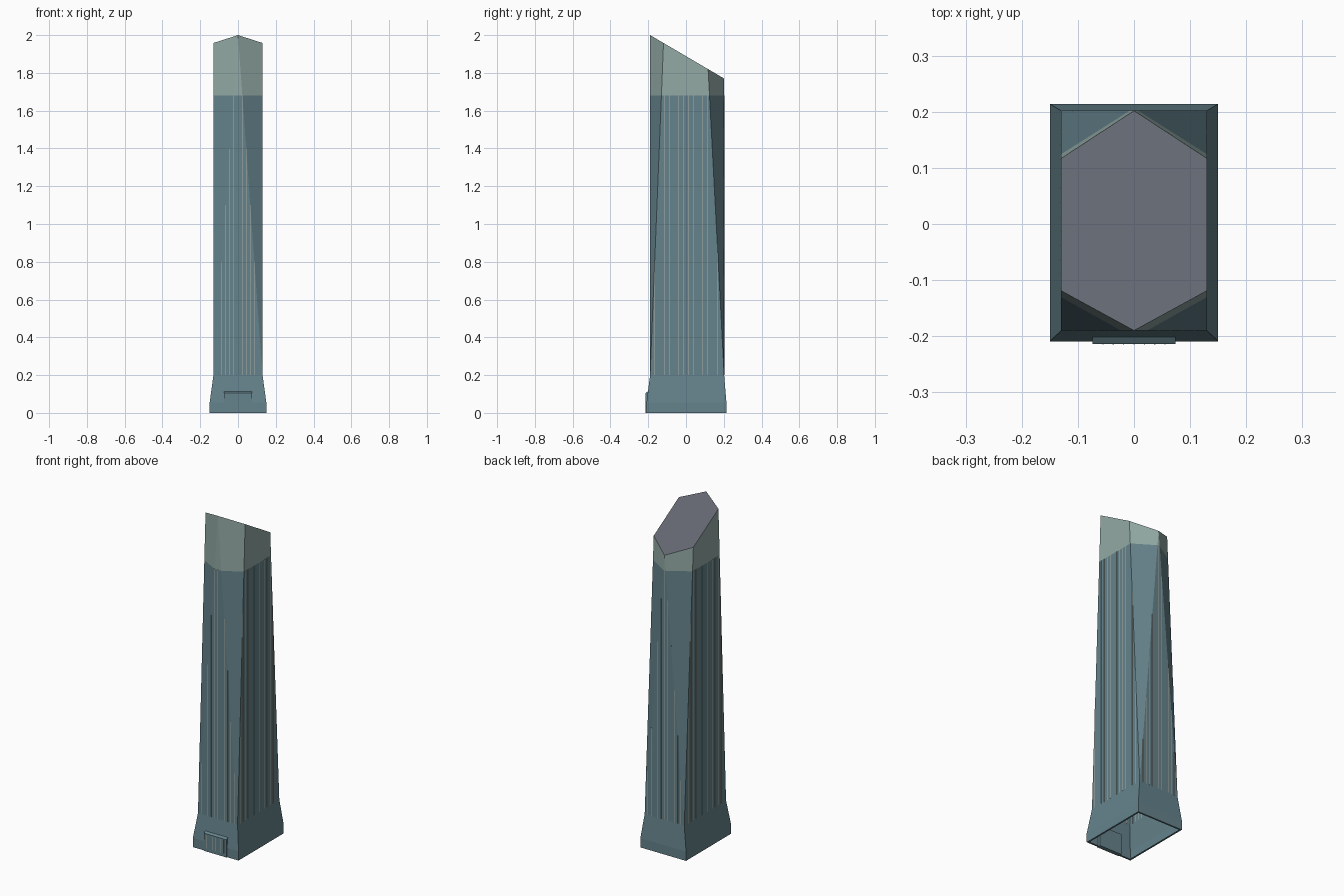
import bpy
import bmesh
from mathutils import Vector

cube = bpy.data.objects.get("Cube")
if cube:
    bpy.data.objects.remove(cube, do_unlink=True)


def material(name, rgb):
    m = bpy.data.materials.new(name)
    m.use_nodes = True
    m.diffuse_color = (*rgb, 1)
    m.node_tree.nodes["Principled BSDF"].inputs["Base Color"].default_value = (*rgb, 1)
    return m


glass = material("blue_grey_glass", (0.13, 0.225, 0.26))
pale = material("pale_crown_glass", (0.29, 0.40, 0.375))
roof_grey = material("roof_grey", (0.125, 0.135, 0.165))
metal = material("light_mullion", (0.45, 0.46, 0.40))


def finish(bm, name, *mats):
    mesh = bpy.data.meshes.new(name)
    bm.normal_update()
    bm.to_mesh(mesh)
    bm.free()
    for m in mats:
        mesh.materials.append(m)
    obj = bpy.data.objects.new(name, mesh)
    bpy.context.collection.objects.link(obj)
    return obj


def ring(bm, x, y0, y1, z):
    return [bm.verts.new(p) for p in ((-x, y0, z), (x, y0, z), (x, y1, z), (-x, y1, z))]


def add_box(bm, lo, hi):
    a = ring(bm, 1, -1, 1, -1) + ring(bm, 1, -1, 1, 1)
    for v in a:
        v.co = Vector([lo[i] if v.co[i] < 0 else hi[i] for i in range(3)])
    for f in ((3, 2, 1, 0), (4, 5, 6, 7), (0, 1, 5, 4), (1, 2, 6, 5), (2, 3, 7, 6), (3, 0, 4, 7)):
        bm.faces.new([a[i] for i in f])


HALF, FRONT, BACK = 0.13, -0.19, 0.202     # shaft plan
FOOT, CROWN = 0.2, 1.68                    # shaft start, crown start
SIDE_F, SIDE_B = -0.119, 0.117             # where the side walls end at the roof
TOP_F, TOP_B = 2.0, 1.77                   # roof height at front and back tips


def roof_z(y):
    return TOP_F + (TOP_B - TOP_F) * (y - FRONT) / (BACK - FRONT)


# Shaft: rectangle below, slanted hexagon above, with cut corner facets
bm = bmesh.new()
points = [(sx * HALF, y, FOOT) for sx in (-1, 1) for y in (FRONT, BACK)]
points += [(0, y, roof_z(y)) for y in (FRONT, BACK)]
points += [(sx * HALF, y, roof_z(y)) for sx in (-1, 1) for y in (SIDE_F, SIDE_B)]
for p in points:
    bm.verts.new(p)
bmesh.ops.convex_hull(bm, input=bm.verts[:])
bmesh.ops.dissolve_limit(bm, angle_limit=0.01, verts=bm.verts[:], edges=bm.edges[:])
bmesh.ops.bisect_plane(bm, geom=bm.verts[:] + bm.edges[:] + bm.faces[:],
                       plane_co=(0, 0, CROWN), plane_no=(0, 0, 1))
bmesh.ops.recalc_face_normals(bm, faces=bm.faces[:])
bm.normal_update()
for f in bm.faces:
    if f.normal.z > 0.5:
        f.material_index = 2
    elif f.calc_center_median().z > CROWN:
        f.material_index = 1
bmesh.ops.delete(bm, geom=[f for f in bm.faces if f.normal.z < -0.9], context="FACES")
finish(bm, "tower_shaft", glass, pale, roof_grey)

# Base: upright plinth, sloping shoulder, open underside with a thin rim
bm = bmesh.new()
rings = [ring(bm, 0.14, -0.199, 0.204, 0), ring(bm, 0.15, -0.209, 0.214, 0),
         ring(bm, 0.15, -0.209, 0.214, 0.055), ring(bm, HALF, FRONT, BACK, FOOT)]
for low, high in zip(rings, rings[1:]):
    for i in range(4):
        j = (i + 1) % 4
        bm.faces.new((low[i], low[j], high[j], high[i]))
finish(bm, "tower_base", glass)

# Entrance block with a sloping top
bm = bmesh.new()
add_box(bm, (-0.074, -0.214, 0), (0.074, FRONT, 0.105))
for v in bm.verts:
    if v.co.z > 0.1 and v.co.y > -0.2:
        v.co.z = 0.122
finish(bm, "entrance", glass)

# Mullions: thin upright strips that stop at the corner facets or the crown
W, T = 0.001, 0.001
bm = bmesh.new()
for k in range(-5, 6):
    x = k * HALF / 6
    taper = 1 - abs(x) / HALF
    for y, tip in ((FRONT, TOP_F), (BACK, TOP_B)):
        top = min(CROWN, FOOT + (tip - FOOT) * taper)
        add_box(bm, (x - W, y - T, FOOT), (x + W, y + T, top))
for k in range(-7, 7):
    y = (k + 0.5) * 0.0255
    end, tip = (FRONT, SIDE_F) if y < 0 else (BACK, SIDE_B)
    top = min(CROWN, FOOT + (roof_z(tip) - FOOT) * (y - end) / (tip - end))
    for x in (-HALF, HALF):
        add_box(bm, (x - T, y - W, FOOT), (x + T, y + W, top))
finish(bm, "facade_mullions", metal)

# Door bars on the entrance
bm = bmesh.new()
for k in range(-3, 4):
    x = k * 0.0185
    add_box(bm, (x - W, -0.2145, 0.02), (x + W, -0.2135, 0.1))
finish(bm, "entrance_mullions", metal)
